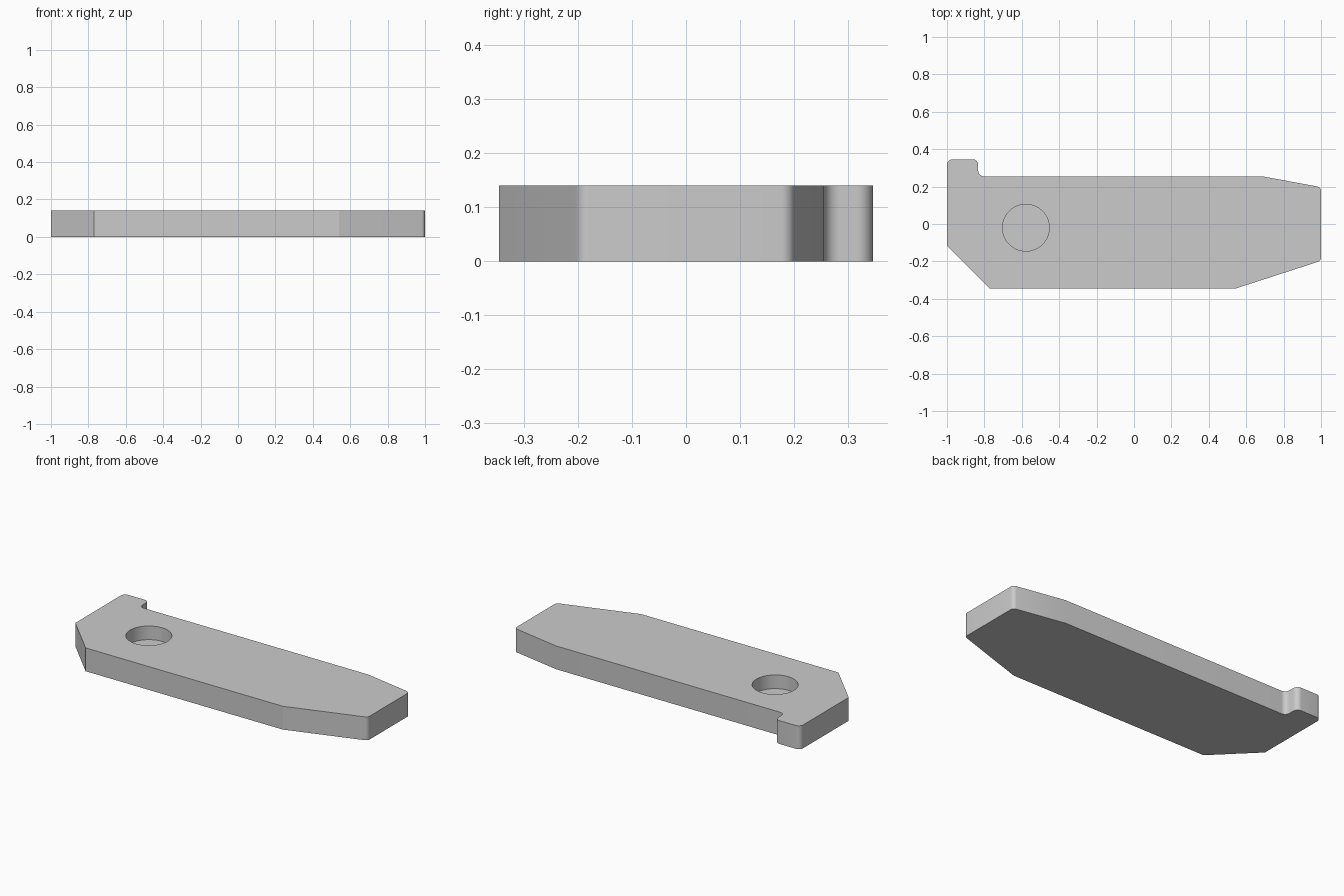
import bpy, bmesh, math
from mathutils import Vector

if "Cube" in bpy.data.objects:
    bpy.data.objects.remove(bpy.data.objects["Cube"])

HEIGHT = 0.14
HOLE_FLOOR = 0.058

# Plate outline, counter-clockwise: x, y, corner radius
CORNERS = [
    (-1.0, -0.115, 0), (-0.77, -0.346, 0), (0.54, -0.346, 0),
    (1.0, -0.197, 0.025), (1.0, 0.197, 0.025), (0.685, 0.255, 0),
    (-0.833, 0.255, 0.03), (-0.833, 0.346, 0.03), (-1.0, 0.346, 0.03),
]


def rounded_outline(corners, steps=8):
    """Replace every corner that has a radius with a tangent arc."""
    points = []
    for i, (x, y, r) in enumerate(corners):
        p = Vector((x, y))
        if r == 0:
            points.append(p)
            continue
        a = (Vector(corners[i - 1][:2]) - p).normalized()
        b = (Vector(corners[(i + 1) % len(corners)][:2]) - p).normalized()
        half = a.angle(b) / 2
        centre = p + (a + b).normalized() * (r / math.sin(half))
        start = p + a * (r / math.tan(half)) - centre
        end = p + b * (r / math.tan(half)) - centre
        sweep = math.atan2(start.x * end.y - start.y * end.x, start.dot(end))
        for k in range(steps + 1):
            t = sweep * k / steps
            c, s = math.cos(t), math.sin(t)
            points.append(centre + Vector((start.x * c - start.y * s,
                                           start.x * s + start.y * c)))
    return points


def extrude_outline(name, points, z0, z1):
    bm = bmesh.new()
    face = bm.faces.new([bm.verts.new((p.x, p.y, z0)) for p in points])
    top = bmesh.ops.extrude_face_region(bm, geom=[face], use_keep_orig=True)["geom"]
    bmesh.ops.translate(bm, vec=(0, 0, z1 - z0),
                        verts=[v for v in top if isinstance(v, bmesh.types.BMVert)])
    bmesh.ops.recalc_face_normals(bm, faces=bm.faces)
    mesh = bpy.data.meshes.new(name)
    bm.to_mesh(mesh)
    bm.free()
    obj = bpy.data.objects.new(name, mesh)
    bpy.context.collection.objects.link(obj)
    return obj


# Plate with hooked tab
plate = extrude_outline("plate", rounded_outline(CORNERS), 0, HEIGHT)

# Blind round hole
circle = [Vector((-0.578 + 0.125 * math.cos(math.tau * k / 64),
                  -0.02 + 0.125 * math.sin(math.tau * k / 64))) for k in range(64)]
cutter = extrude_outline("hole_cutter", circle, HOLE_FLOOR, HEIGHT + 0.1)
cutter.hide_render = True

cut = plate.modifiers.new("hole", "BOOLEAN")
cut.operation = "DIFFERENCE"
cut.solver = "EXACT"
cut.object = cutter

bpy.context.view_layer.objects.active = plate
plate.select_set(True)
bpy.ops.object.modifier_apply(modifier=cut.name)
bpy.data.objects.remove(cutter, do_unlink=True)

# Smooth fillets and hole wall, sharp edges elsewhere
bpy.ops.object.shade_smooth_by_angle(angle=math.radians(13))
